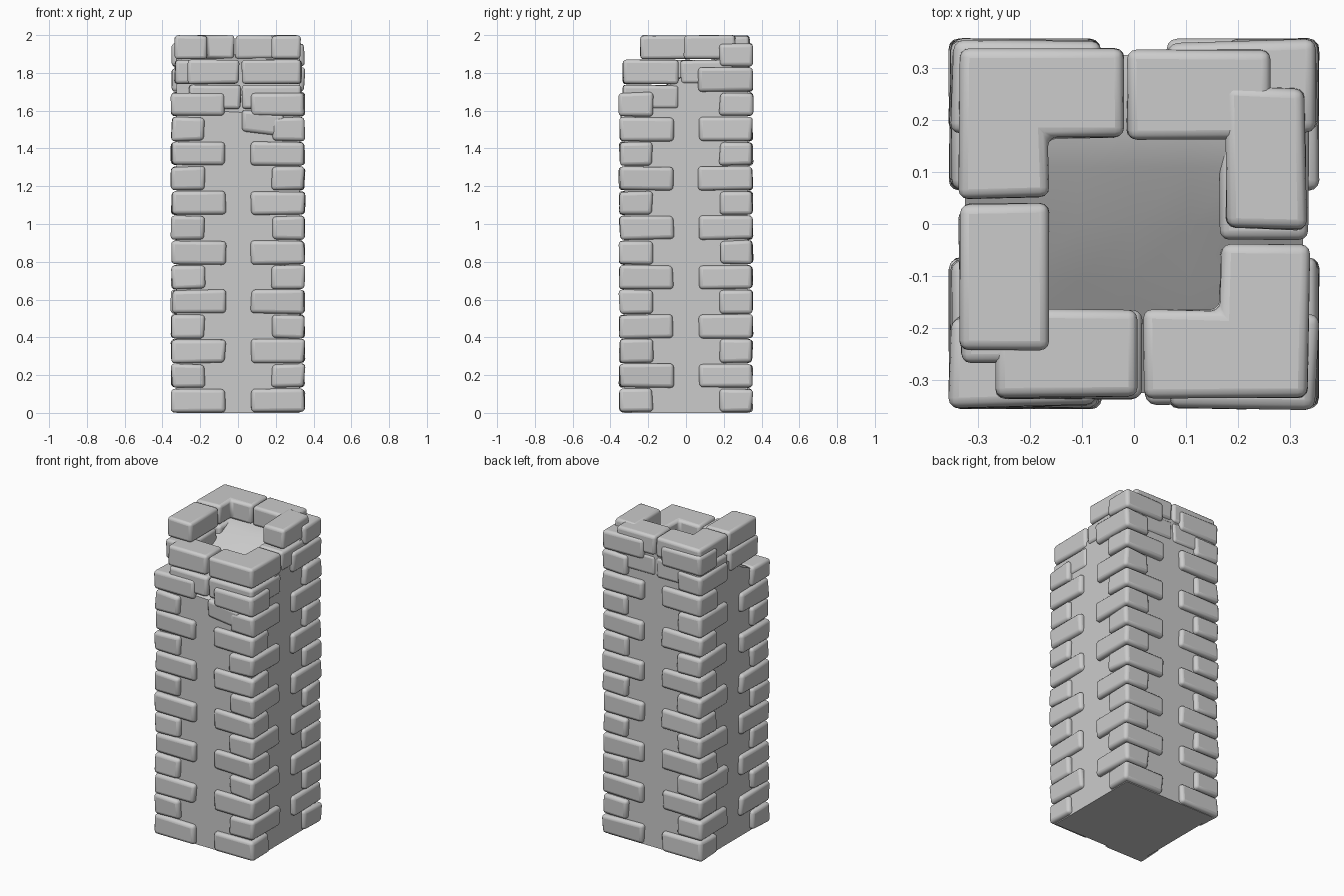
import bpy, bmesh, random

if "Cube" in bpy.data.objects:
    bpy.data.objects.remove(bpy.data.objects["Cube"])

random.seed(4)
H = 1.96 / 15      # height of one course
OUT = 0.352        # outer face of the corner stones
R, I = 0.335, 0.165  # outer and inner faces of the broken top ring


def finish(name, bm, bevel=0):
    bmesh.ops.recalc_face_normals(bm, faces=bm.faces)
    me = bpy.data.meshes.new(name)
    bm.to_mesh(me)
    bm.free()
    ob = bpy.data.objects.new(name, me)
    bpy.context.collection.objects.link(ob)
    if bevel:
        b = ob.modifiers.new("rounded_edges", 'BEVEL')
        b.width = bevel
        b.segments = 3
        b.limit_method = 'ANGLE'
    bpy.ops.object.select_all(action='DESELECT')
    ob.select_set(True)
    bpy.context.view_layer.objects.active = ob
    bpy.ops.object.shade_smooth_by_angle(angle=0.7)
    return ob


def stone(bm, outline, z0, z1, jitter=0.006, tilt=0.0):
    """Extrude an outline into one slightly irregular stone."""
    def j():
        return random.uniform(-jitter, jitter)
    cx = sum(p[0] for p in outline) / len(outline)
    rings = []
    for z in (z0, z1):
        rings.append([bm.verts.new((x + j(), y + j(), max(0, min(2, z + j() * 0.7 + tilt * (x - cx)))))
                      for x, y in outline])
    low, top = rings
    bm.faces.new(low[::-1])
    bm.faces.new(top)
    n = len(outline)
    for i in range(n):
        k = (i + 1) % n
        bm.faces.new((low[i], low[k], top[k], top[i]))


def box(x0, x1, y0, y1):
    return [(x0, y0), (x1, y0), (x1, y1), (x0, y1)]


# Core with a broken top that climbs towards the back
bm = bmesh.new()
bmesh.ops.create_grid(bm, x_segments=6, y_segments=6, size=0.325)
for v in bm.verts:
    v.co.z = min(1.89, 1.6 + 0.58 * (v.co.y + 0.325)) + random.uniform(-0.012, 0.012)
rim = [e for e in bm.edges if e.is_boundary]
new = bmesh.ops.extrude_edge_only(bm, edges=rim)["geom"]
for g in new:
    if isinstance(g, bmesh.types.BMVert):
        g.co.z = 0
bmesh.ops.contextual_create(bm, geom=[g for g in new if isinstance(g, bmesh.types.BMEdge)])
finish("tower_core", bm)

# Corner stones: long and short sides alternate each course
for name, sx, sy, courses in (("front_left", -1, -1, 13), ("front_right", 1, -1, 13),
                              ("back_left", -1, 1, 15), ("back_right", 1, 1, 15)):
    bm = bmesh.new()
    for c in range(courses):
        ix, iy = (0.067, 0.178) if c % 2 == 0 else (0.178, 0.067)
        outline = [(sx * x, sy * y) for x, y in box(ix, OUT, iy, OUT)]
        stone(bm, outline, c * H + 0.004, (c + 1) * H - 0.003)
    finish(name + "_corner_stones", bm, 0.02)

# Ring courses of the ruined top: straight blocks and L-shaped corner blocks
bm = bmesh.new()
A, B, C = (1.61, 1.735), (1.742, 1.868), (1.874, 1.998)
L_front_right = [(0.02, -R), (R, -R), (R, -0.04), (I, -0.04), (I, -I), (0.02, -I)]
L_back_left = [(-0.02, R), (-R, R), (-R, 0.05), (-I, 0.05), (-I, I), (-0.02, I)]
ring = [
    (box(-0.26, 0.015, -R, -I), A), (L_front_right, A),
    (box(-0.27, 0.005, -R, -I), B), (L_front_right, B),
    (box(-R, -I, -0.265, 0.03), B), (box(I, R, -0.03, 0.25), B),
    (L_back_left, B), (box(-0.01, 0.27, I, R), B),
    (L_back_left, C), (box(-0.012, 0.262, I, R), C),
    (box(-R, -I, -0.24, 0.04), C), (box(0.175, 0.33, -0.01, 0.262), C),
]
for outline, (z0, z1) in ring:
    stone(bm, outline, z0, z1, 0.004)
finish("top_ring_stones", bm, 0.018)

# Loose tilted stone in the front face
bm = bmesh.new()
stone(bm, box(0.02, 0.24, -0.345, -0.17), 1.475, 1.59, 0.006, -0.14)
finish("loose_front_stone", bm, 0.02)
